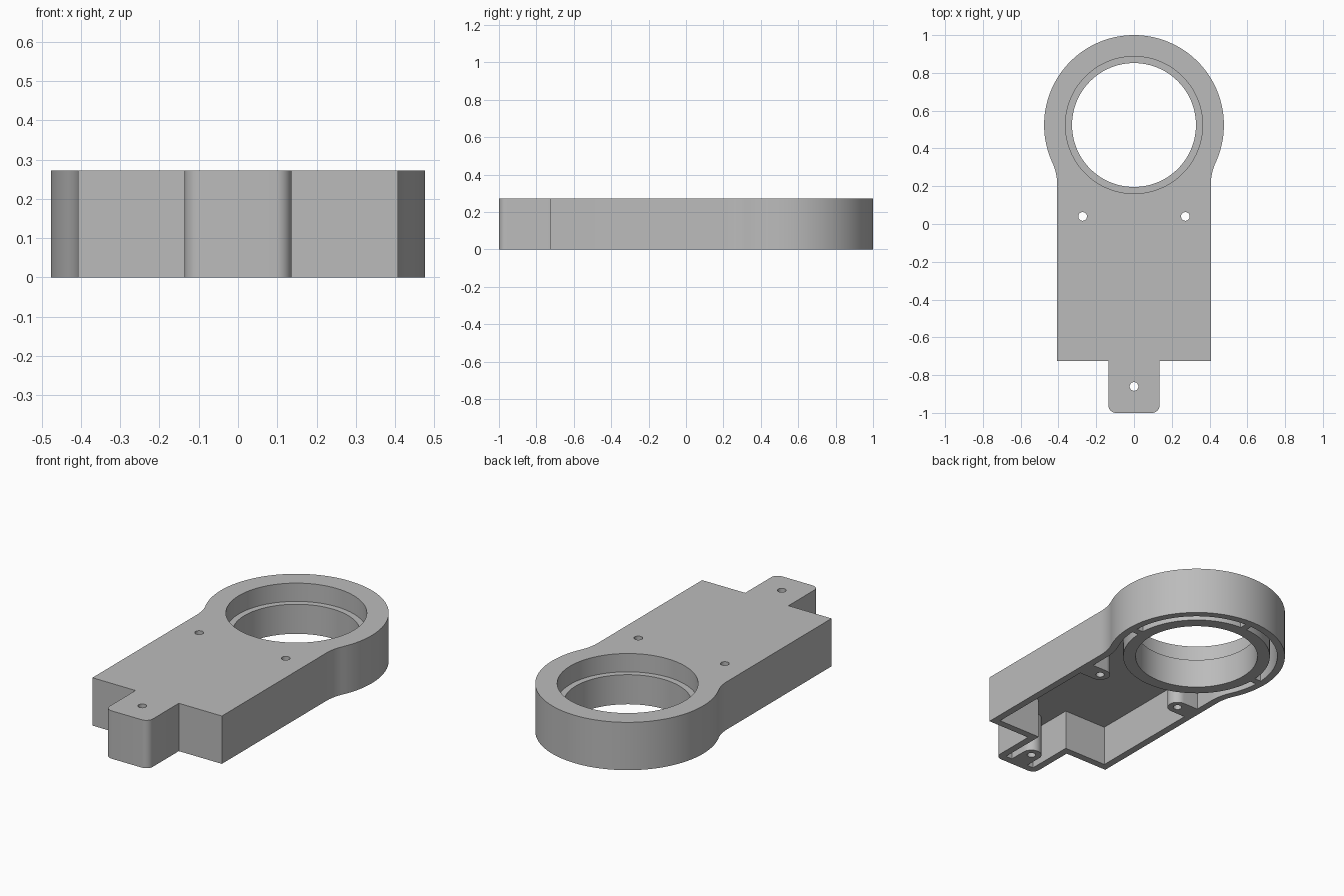
import bpy, bmesh, math
from mathutils import Vector

cube = bpy.data.objects.get("Cube")
if cube:
    bpy.data.objects.remove(cube)

H, WALL = 0.272, 0.041          # overall height, shell thickness
RING_Y, RING_R = 0.524, 0.476   # centre and radius of the round end
HALF, TAB, FRONT = 0.407, 0.136, -0.726
FILLET = 0.27

grey = bpy.data.materials.new("plain grey")
grey.use_nodes = True
grey.diffuse_color = (0.5, 0.5, 0.5, 1)
grey.node_tree.nodes["Principled BSDF"].inputs["Base Color"].default_value = (0.5, 0.5, 0.5, 1)


def arc(cx, cy, r, a0, a1, n):
    return [(cx + r * math.cos(a0 + (a1 - a0) * i / n),
             cy + r * math.sin(a0 + (a1 - a0) * i / n)) for i in range(n + 1)]


def prism(name, pts, z0, z1):
    """Extrude a flat outline between two heights."""
    bm = bmesh.new()
    face = bm.faces.new([bm.verts.new((x, y, z0)) for x, y in pts])
    ext = bmesh.ops.extrude_face_region(bm, geom=[face])
    verts = [v for v in ext["geom"] if isinstance(v, bmesh.types.BMVert)]
    bmesh.ops.translate(bm, verts=verts, vec=Vector((0, 0, z1 - z0)))
    bmesh.ops.recalc_face_normals(bm, faces=bm.faces)
    mesh = bpy.data.meshes.new(name)
    bm.to_mesh(mesh)
    bm.free()
    mesh.materials.append(grey)
    ob = bpy.data.objects.new(name, mesh)
    bpy.context.collection.objects.link(ob)
    return ob


def cylinder(name, x, y, r, z0, z1, n=96):
    return prism(name, arc(x, y, r, 0, math.tau, n)[:-1], z0, z1)


def box(name, x0, x1, y0, y1, z0, z1):
    return prism(name, [(x0, y0), (x1, y0), (x1, y1), (x0, y1)], z0, z1)


def cut(target, tool):
    """Subtract a tool from the target and discard the tool."""
    tool.hide_render = True
    mod = target.modifiers.new("cut", 'BOOLEAN')
    mod.operation, mod.solver, mod.object = 'DIFFERENCE', 'EXACT', tool
    bpy.context.view_layer.objects.active = target
    bpy.ops.object.modifier_apply(modifier=mod.name)
    bpy.data.objects.remove(tool)


def outline(inset):
    """Plan outline of the housing, moved inward by the inset."""
    half, tab, rad = HALF - inset, TAB - inset, RING_R - inset
    front, tip, corner = FRONT + inset, -1 + inset, WALL - inset
    # concave fillet tangent to the side and the round end
    fx = HALF + FILLET
    fy = RING_Y - math.sqrt((RING_R + FILLET) ** 2 - fx ** 2)
    ang = math.atan2(RING_Y - fy, -fx)
    if corner > 0.001:
        side = arc(tab - corner, tip + corner, corner, -math.pi / 2, 0, 8)
    else:
        side = [(tab, tip)]
    side += [(tab, front), (half, front)]
    side += arc(fx, fy, FILLET + inset, math.pi, ang, 14)
    side += arc(0, RING_Y, rad, ang - math.pi, math.pi / 2, 60)[1:]
    return side + [(-x, y) for x, y in reversed(side[:-1])]


# Outer housing and the hollow underneath it
housing = prism("housing", outline(0), 0, H)
hollow = prism("hollow", outline(WALL), -0.1, H - WALL)

# Leave the bearing ring, its ribs and the screw bosses standing in the hollow
LOW, HIGH = -0.2, 0.4
BOSS = 0.054
cut(hollow, cylinder("bearing_ring", 0, RING_Y, 0.395, LOW, HIGH))
for s in (-1, 1):
    a, b = sorted((s * 0.38, s * 0.46))
    cut(hollow, box("side_rib", a, b, RING_Y - 0.02, RING_Y + 0.02, LOW, HIGH))
    cut(hollow, cylinder("side_boss", s * 0.272, 0.04, BOSS, LOW, HIGH, 40))
    a, b = sorted((s * 0.272, s * 0.39))
    cut(hollow, box("side_web", a, b, 0.04 - BOSS, 0.04 + BOSS, LOW, HIGH))
cut(hollow, box("back_rib", -0.02, 0.02, RING_Y + 0.38, RING_Y + 0.46, LOW, HIGH))
cut(hollow, cylinder("tab_boss", 0, -0.86, BOSS, LOW, HIGH, 40))
cut(hollow, box("tab_web", -BOSS, BOSS, -0.98, -0.86, LOW, HIGH))
cut(housing, hollow)

# Bearing seat, through bore and screw holes
cut(housing, cylinder("seat", 0, RING_Y, 0.363, H - 0.104, HIGH))
cut(housing, cylinder("bore", 0, RING_Y, 0.328, LOW, HIGH))
for x, y in ((-0.272, 0.04), (0.272, 0.04), (0, -0.86)):
    cut(housing, cylinder("screw_hole", x, y, 0.023, LOW, HIGH, 32))

bpy.ops.object.select_all(action='DESELECT')
housing.select_set(True)
bpy.context.view_layer.objects.active = housing
bpy.ops.object.shade_smooth_by_angle(angle=math.radians(30))
